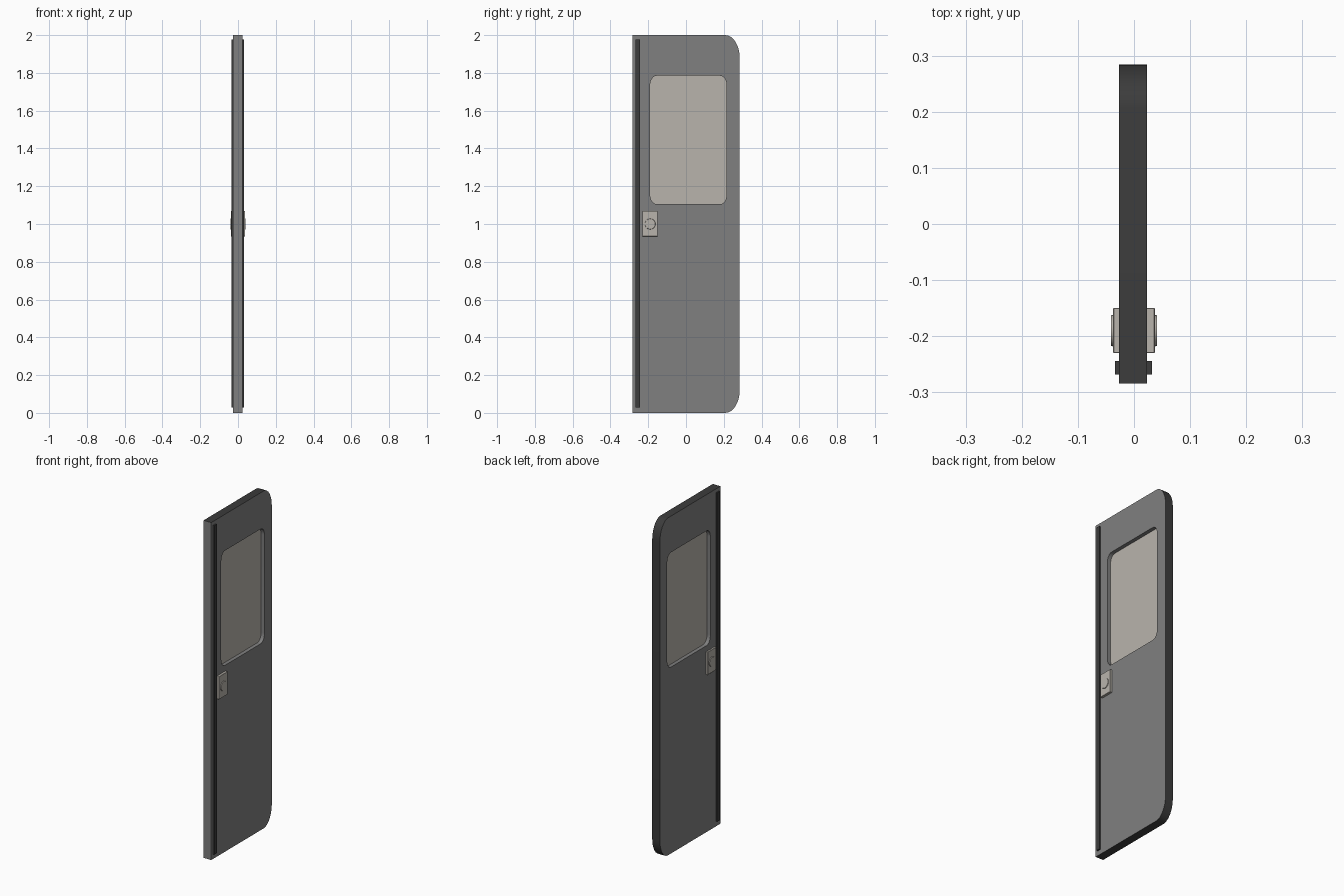
import bpy, bmesh, math
from mathutils import Matrix, Vector

if "Cube" in bpy.data.objects:
    bpy.data.objects.remove(bpy.data.objects["Cube"])


def material(name, rgb):
    m = bpy.data.materials.new(name)
    m.use_nodes = True
    m.diffuse_color = (*rgb, 1)
    m.node_tree.nodes["Principled BSDF"].inputs["Base Color"].default_value = (*rgb, 1)
    return m


GREY = material("panel grey", (0.216, 0.216, 0.216))
DARK = material("dark trim", (0.045, 0.045, 0.045))
BEIGE = material("warm beige", (0.485, 0.456, 0.413))


def finish(name, bm, *mats):
    bmesh.ops.recalc_face_normals(bm, faces=bm.faces)
    mesh = bpy.data.meshes.new(name)
    bm.to_mesh(mesh)
    bm.free()
    obj = bpy.data.objects.new(name, mesh)
    bpy.context.collection.objects.link(obj)
    for m in mats:
        mesh.materials.append(m)
    bpy.ops.object.select_all(action='DESELECT')
    obj.select_set(True)
    bpy.context.view_layer.objects.active = obj
    bpy.ops.object.shade_smooth_by_angle(angle=math.radians(30))
    return obj


def rounded(y0, y1, z0, z1, ry, rz, front_square=False, steps=8):
    """Outline in the y-z plane with elliptical corners."""
    pts = []
    for sy, sz, start in ((1, 1, 0), (-1, 1, 90), (-1, -1, 180), (1, -1, 270)):
        y, z = (y1 if sy > 0 else y0), (z1 if sz > 0 else z0)
        if front_square and sy < 0:
            pts.append((y, z))
            continue
        for i in range(steps + 1):
            a = math.radians(start + 90 * i / steps)
            pts.append((y - sy * ry + ry * math.cos(a), z - sz * rz + rz * math.sin(a)))
    return pts


def slab(outlines, x0, x1):
    """Fill the outlines, inner ones as holes, and extrude along x."""
    bm = bmesh.new()
    edges = []
    for pts in outlines:
        vs = [bm.verts.new((x0, y, z)) for y, z in pts]
        edges += [bm.edges.new((a, b)) for a, b in zip(vs, vs[1:] + vs[:1])]
    bmesh.ops.triangle_fill(bm, edges=edges, use_beauty=True, normal=(1, 0, 0))
    geom = bmesh.ops.extrude_face_region(bm, geom=bm.faces[:])["geom"]
    moved = [v for v in geom if isinstance(v, bmesh.types.BMVert)]
    bmesh.ops.translate(bm, verts=moved, vec=(x1 - x0, 0, 0))
    return bm


def box(name, x, y, z, mat, bevel=0.0):
    bm = bmesh.new()
    bmesh.ops.create_cube(bm, size=1)
    for v in bm.verts:
        v.co = Vector(r[0] if c < 0 else r[1] for c, r in zip(v.co, (x, y, z)))
    if bevel:
        bmesh.ops.bevel(bm, geom=bm.edges[:], offset=bevel, segments=1, affect='EDGES')
    return finish(name, bm, mat)


BACK, FRONT = -0.027, 0.023
WINDOW = (-0.19, 0.215, 1.105, 1.785, 0.035, 0.05)

# Door panel with window opening; top, back and bottom edges are dark
panel = finish("door_panel", slab([
    rounded(-0.284, 0.284, 0, 2, 0.076, 0.12, front_square=True),
    rounded(*WINDOW)], BACK, FRONT), GREY, DARK)
for f in panel.data.polygons:
    c = f.center
    outer = c.y > 0.22 or c.z < 0.01 or c.z > 1.99
    if abs(f.normal.x) < 0.5 and outer:
        f.material_index = 1

# Window pane
finish("window_pane", slab([rounded(*WINDOW)], -0.005, 0.001), BEIGE)

# Seal strips, lock plates and round latches on both faces
for side, s, face in (("left", 1, FRONT), ("right", -1, BACK)):
    def span(depth):
        return tuple(sorted((face - s * 0.004, depth)))

    box(side + "_seal_strip", span(0.032 if s > 0 else -0.034),
        (-0.268, -0.244), (0.028, 1.978), DARK)
    box(side + "_lock_plate", span(s * 0.037), (-0.23, -0.15), (0.935, 1.07), BEIGE, 0.001)

    bm = bmesh.new()
    turn = Matrix.Translation((s * 0.0365, -0.19, 1.0)) @ Matrix.Rotation(s * math.pi / 2, 4, 'Y')
    bmesh.ops.create_cone(bm, cap_ends=True, segments=24, radius1=0.03, radius2=0.027,
                          depth=0.009, matrix=turn)
    finish(side + "_latch_disc", bm, BEIGE)
